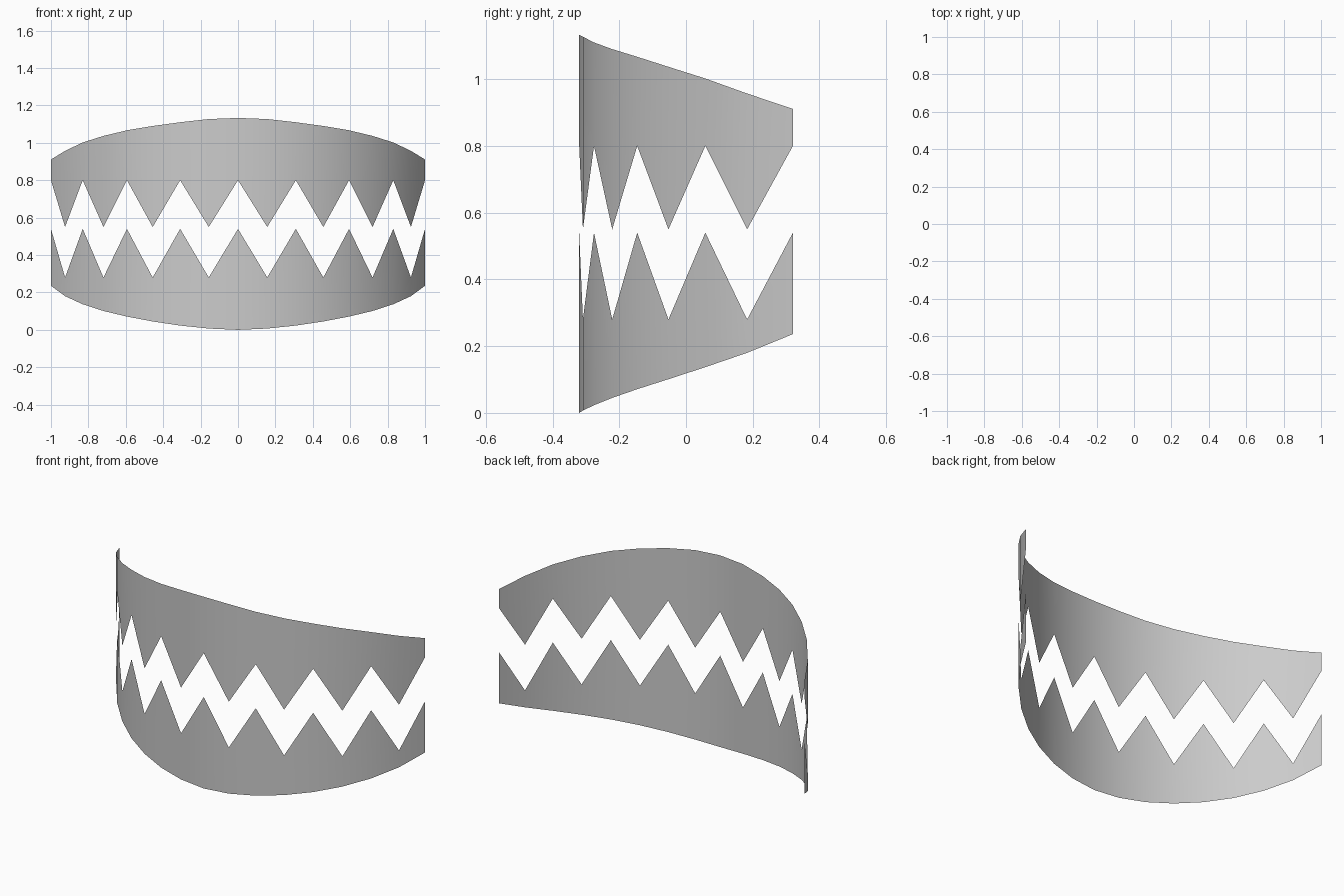
import bpy, bmesh, math

if "Cube" in bpy.data.objects:
    bpy.data.objects.remove(bpy.data.objects["Cube"])

# Both jaws are thin sheets bent along one arc, 8 columns to each side of the middle
HALF_COLS = 8
RADIUS = 1.101
STEP = math.asin(1.0 / RADIUS) / HALF_COLS

# Outer gum heights from the middle column to the end (mirrored left and right)
TOP_EDGE = [1.133, 1.127, 1.11, 1.09, 1.067, 1.037, 1.002, 0.957, 0.911]
BOTTOM_EDGE = [0.0, 0.007, 0.023, 0.045, 0.071, 0.101, 0.137, 0.18, 0.236]


def arc_point(col, z):
    a = col * STEP
    return (RADIUS * math.sin(a), -0.32 + RADIUS * (1 - math.cos(a)), z)


def tooth_sheet(name, low, high):
    """Strip of quads between two height functions of the column number."""
    bm = bmesh.new()
    cols = [(bm.verts.new(arc_point(c, low(abs(c)))),
             bm.verts.new(arc_point(c, high(abs(c)))))
            for c in range(-HALF_COLS, HALF_COLS + 1)]
    for (b0, t0), (b1, t1) in zip(cols, cols[1:]):
        bm.faces.new((b0, b1, t1, t0)).smooth = True
    mesh = bpy.data.meshes.new(name)
    bm.to_mesh(mesh)
    bm.free()
    obj = bpy.data.objects.new(name, mesh)
    bpy.context.collection.objects.link(obj)
    return obj


# Upper teeth: zigzag below, curved gum line above
tooth_sheet("upper_teeth", lambda c: 0.55 if c % 2 else 0.80, lambda c: TOP_EDGE[c])

# Lower teeth: curved gum line below, matching zigzag above
tooth_sheet("lower_teeth", lambda c: BOTTOM_EDGE[c], lambda c: 0.28 if c % 2 else 0.54)
